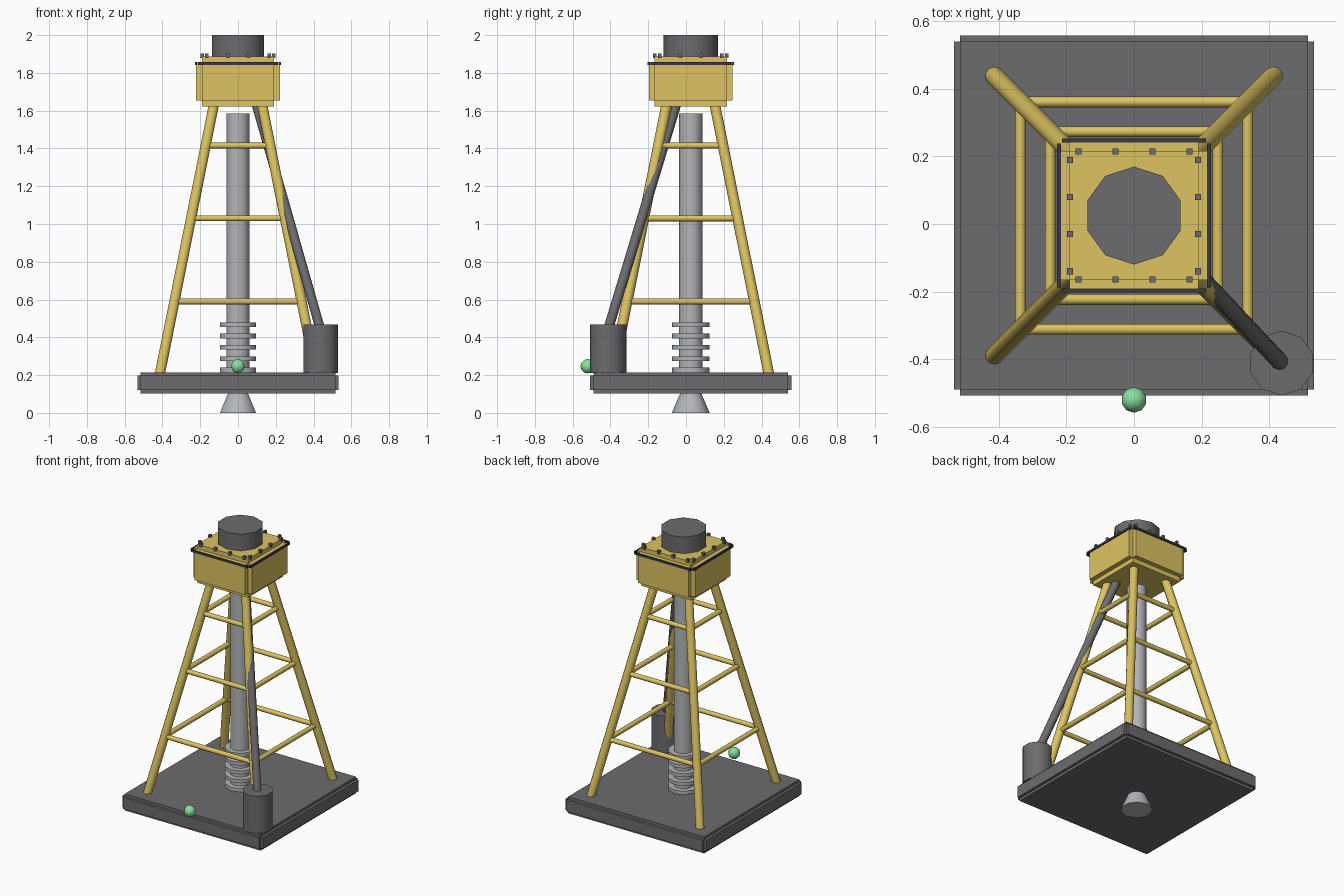
import bpy, bmesh, math
from mathutils import Vector

if "Cube" in bpy.data.objects:
    bpy.data.objects.remove(bpy.data.objects["Cube"])

CY = 0.025  # tower axis lies slightly behind the origin


def material(name, rgb):
    m = bpy.data.materials.new(name)
    m.diffuse_color = (*rgb, 1)
    m.use_nodes = True
    m.node_tree.nodes["Principled BSDF"].inputs["Base Color"].default_value = m.diffuse_color
    return m


YELLOW = material("yellow_paint", (0.72, 0.55, 0.12))
DARK = material("dark_steel", (0.15, 0.15, 0.16))
BLACK = material("black_rubber", (0.04, 0.04, 0.05))
STEEL = material("light_steel", (0.45, 0.46, 0.48))
GREEN = material("green_lamp", (0.25, 0.75, 0.35))


def finish(name, bm, mat, smooth=False):
    mesh = bpy.data.meshes.new(name)
    bm.to_mesh(mesh)
    bm.free()
    mesh.materials.append(mat)
    ob = bpy.data.objects.new(name, mesh)
    bpy.context.collection.objects.link(ob)
    if smooth:
        bpy.ops.object.select_all(action='DESELECT')
        ob.select_set(True)
        bpy.context.view_layer.objects.active = ob
        bpy.ops.object.shade_smooth_by_angle(angle=math.radians(40))
    return ob


def add_box(bm, centre, half):
    verts = bmesh.ops.create_cube(bm, size=2)["verts"]
    for v in verts:
        v.co = Vector(centre) + Vector(v.co[i] * half[i] for i in range(3))


def add_rod(bm, a, b, r1, r2=None, sides=10):
    a, b = Vector(a), Vector(b)
    d = b - a
    verts = bmesh.ops.create_cone(bm, cap_ends=True, segments=sides, radius1=r1,
                                  radius2=r1 if r2 is None else r2, depth=d.length)["verts"]
    rot = Vector((0, 0, 1)).rotation_difference(d)
    for v in verts:
        v.co = rot @ v.co + (a + b) / 2


def rod(name, a, b, r1, mat, r2=None, sides=10):
    bm = bmesh.new()
    add_rod(bm, a, b, r1, r2, sides)
    return finish(name, bm, mat, True)


def stepped_block(name, half, z0, z1, step, mat):
    # three crossed boxes give the notched edges
    bm = bmesh.new()
    full = (half, half, (z1 - z0) / 2)
    for axis in range(3):
        add_box(bm, (0, CY, (z0 + z1) / 2),
                [f if i == axis else f - step for i, f in enumerate(full)])
    return finish(name, bm, mat)


# Base slab and gear head
stepped_block("base_slab", 0.533, 0.102, 0.215, 0.018, DARK)
stepped_block("gear_head", 0.222, 1.623, 1.887, 0.031, YELLOW)
rod("motor_cap", (0, CY, 1.87), (0, CY, 2.0), 0.145, DARK)

# Seal strips around the head
bm = bmesh.new()
for s in (-1, 1):
    add_box(bm, (0, CY + s * 0.222, 1.85), (0.213, 0.006, 0.007))
    add_box(bm, (s * 0.222, CY, 1.85), (0.006, 0.213, 0.007))
finish("head_seal", bm, BLACK)

# Bolts around the head top
bm = bmesh.new()
for s in (-1, 1):
    for t in (-0.165, -0.055, 0.055, 0.165):
        add_box(bm, (t, CY + s * 0.19, 1.89), (0.009, 0.009, 0.012))
        add_box(bm, (s * 0.19, CY + t, 1.89), (0.009, 0.009, 0.012))
finish("head_bolts", bm, DARK)


# Four leaning legs
def leg_offset(z):
    return 0.413 - 0.283 * (z - 0.21) / 1.41


for sx, side in ((-1, "left"), (1, "right")):
    for sy, end in ((-1, "front"), (1, "back")):
        lo, hi = leg_offset(0.2), leg_offset(1.65)
        rod(f"{end}_{side}_leg", (sx * lo, CY + sy * lo, 0.2),
            (sx * hi, CY + sy * hi, 1.65), 0.028, YELLOW)

# Three levels of cross braces
for n, z in enumerate((0.59, 1.03, 1.415)):
    bm = bmesh.new()
    o = leg_offset(z)
    for s in (-1, 1):
        add_rod(bm, (-o, CY + s * o, z), (o, CY + s * o, z), 0.016)
        add_rod(bm, (s * o, CY - o, z), (s * o, CY + o, z), 0.016)
    finish(f"brace_level_{n + 1}", bm, YELLOW, True)

# Central drill column, ribs and flared foot
rod("drill_column", (0, CY, 0.15), (0, CY, 1.585), 0.063, STEEL)
bm = bmesh.new()
for i in range(5):
    z = 0.227 + 0.06 * i
    add_rod(bm, (0, CY, z - 0.012), (0, CY, z + 0.012), 0.1)
finish("column_ribs", bm, STEEL, True)
rod("drill_foot", (0, CY, 0), (0, CY, 0.11), 0.1, STEEL, 0.053)

# Side drum with its slanted feed pipe
rod("side_drum", (0.437, -0.412, 0.212), (0.437, -0.412, 0.467), 0.096, DARK)
rod("feed_pipe", (0.434, -0.41, 0.45), (0.094, -0.048, 1.645), 0.026, DARK)

# Green indicator lamp at the front edge
bm = bmesh.new()
bmesh.ops.create_uvsphere(bm, u_segments=10, v_segments=6, radius=0.038)
bmesh.ops.translate(bm, verts=bm.verts, vec=(0, -0.521, 0.247))
finish("indicator_lamp", bm, GREEN, True)
